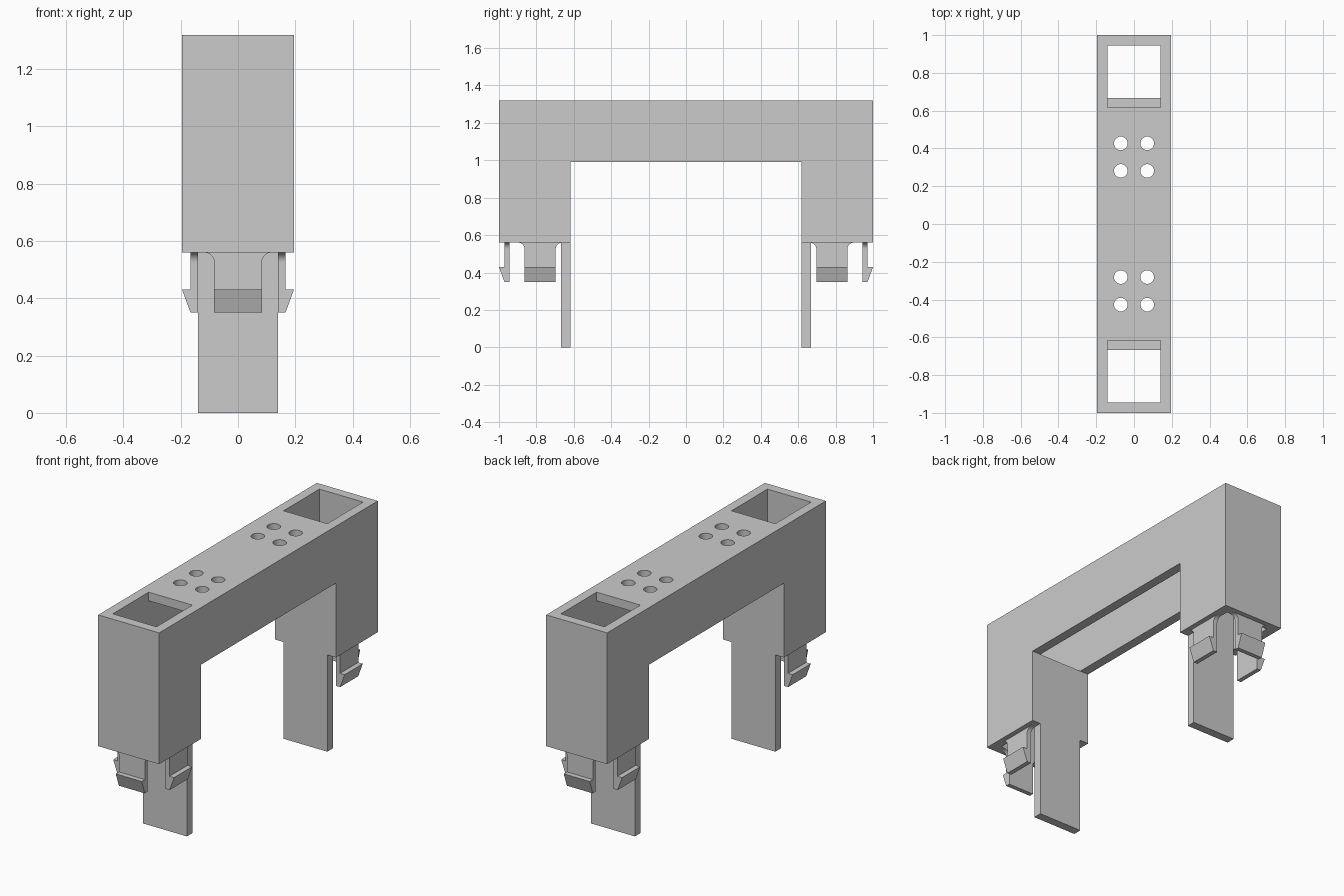
import bpy, bmesh
from math import sin, cos, pi
from mathutils import Matrix, Vector

cube = bpy.data.objects.get("Cube")
if cube:
    bpy.data.objects.remove(cube, do_unlink=True)

grey = bpy.data.materials.new("plain_grey")
grey.use_nodes = True
grey.diffuse_color = (0.6, 0.6, 0.6, 1)
grey.node_tree.nodes["Principled BSDF"].inputs["Base Color"].default_value = (0.6, 0.6, 0.6, 1)

HALF_W, INNER_W = 0.195, 0.14      # outer and inner half widths
TOP, ROOF, ARCH, FOOT = 1.32, 1.27, 0.99, 0.56
LEG_IN, TONGUE_OUT, SHAFT_END = 0.617, 0.667, 0.945


def prism(bm, outline, offset):
    """Extrude a closed 3D outline along an offset vector."""
    face = bm.faces.new([bm.verts.new(p) for p in outline])
    new = bmesh.ops.extrude_face_region(bm, geom=[face])["geom"]
    bmesh.ops.translate(bm, vec=Vector(offset), verts=[v for v in new if isinstance(v, bmesh.types.BMVert)])


def box(bm, x, y, z):
    prism(bm, [(x[0], y[0], z[0]), (x[1], y[0], z[0]), (x[1], y[1], z[0]), (x[0], y[1], z[0])],
          (0, 0, z[1] - z[0]))


def finish(name, bm, matrix=None):
    bmesh.ops.recalc_face_normals(bm, faces=bm.faces)
    mesh = bpy.data.meshes.new(name)
    bm.to_mesh(mesh)
    bm.free()
    mesh.materials.append(grey)
    obj = bpy.data.objects.new(name, mesh)
    bpy.context.collection.objects.link(obj)
    if matrix:
        obj.matrix_world = matrix
    return obj


def combine(target, tool, operation):
    """Apply a boolean and remove the tool object."""
    tool.hide_render = True
    mod = target.modifiers.new("bool", "BOOLEAN")
    mod.operation, mod.solver, mod.object = operation, "EXACT", tool
    bpy.context.view_layer.objects.active = target
    bpy.ops.object.modifier_apply(modifier=mod.name)
    bpy.data.objects.remove(tool, do_unlink=True)


def box_tool(x, y, z):
    bm = bmesh.new()
    box(bm, x, y, z)
    return finish("cutter", bm)


# Bridge body: an arch profile extruded across the width
bm = bmesh.new()
half = [(LEG_IN, ARCH), (LEG_IN, FOOT), (1, FOOT), (1, TOP)]
profile = half + [(-y, z) for y, z in reversed(half)]
prism(bm, [(-HALF_W, y, z) for y, z in profile], (2 * HALF_W, 0, 0))
body = finish("bridge_body", bm)

# Hollow channel under the roof plate
inner = (-INNER_W, INNER_W)
combine(body, box_tool(inner, (-0.8, 0.8), (ARCH, ROOF)), "DIFFERENCE")
combine(body, box_tool(inner, (-LEG_IN, LEG_IN), (ARCH - 0.1, ROOF)), "DIFFERENCE")

for s in (-1, 1):
    # Shaft through each leg, wider above the tongue
    combine(body, box_tool(inner, sorted((s * TONGUE_OUT, s * SHAFT_END)), (0.4, 1.5)), "DIFFERENCE")
    combine(body, box_tool(inner, sorted((s * LEG_IN, s * SHAFT_END)), (ARCH, 1.5)), "DIFFERENCE")
    # Long tongue below each leg
    combine(body, box_tool(inner, sorted((s * LEG_IN, s * TONGUE_OUT)), (0, 0.7)), "UNION")

# Round holes in the roof plate
bm = bmesh.new()
for x in (-0.07, 0.07):
    for y in (-0.427, -0.281, 0.281, 0.427):
        bmesh.ops.create_cone(bm, cap_ends=True, segments=32, radius1=0.036, radius2=0.036,
                              depth=0.2, matrix=Matrix.Translation((x, y, TOP)))
combine(body, finish("cutter", bm), "DIFFERENCE")


# Snap clip: filleted stem plus barb, local +x points outwards
def clip(name, distance, matrix):
    bm = bmesh.new()
    hw, r, low = 0.083, 0.035, 0.35
    edge = [(hw, low)] + [(hw + r - r * cos(a), FOOT - r + r * sin(a))
                          for a in (i * pi / 16 for i in range(9))]
    outline = edge + [(-w, z) for w, z in reversed(edge)]
    prism(bm, [(distance, w, z) for w, z in outline], (0.026, 0, 0))
    d = distance + 0.026
    prism(bm, [(d, -hw, low), (d, -hw, 0.43), (d + 0.029, -hw, 0.43)], (0, 2 * hw, 0))
    return finish(name, bm, matrix)


for end, s in (("front", -1), ("back", 1)):
    clip(end + "_end_clip", SHAFT_END, Matrix.Rotation(s * pi / 2, 4, "Z"))
    for side, angle in (("left", 0), ("right", pi)):
        clip(f"{end}_{side}_clip", INNER_W,
             Matrix.Translation((0, s * 0.78, 0)) @ Matrix.Rotation(angle, 4, "Z"))

# Smooth the hole walls and clip fillets, keep edges sharp
bpy.ops.object.select_all(action="DESELECT")
for obj in bpy.context.collection.objects:
    if obj.type == "MESH" and (obj == body or obj.name.endswith("_clip")):
        obj.select_set(True)
bpy.context.view_layer.objects.active = body
bpy.ops.object.shade_smooth_by_angle()
